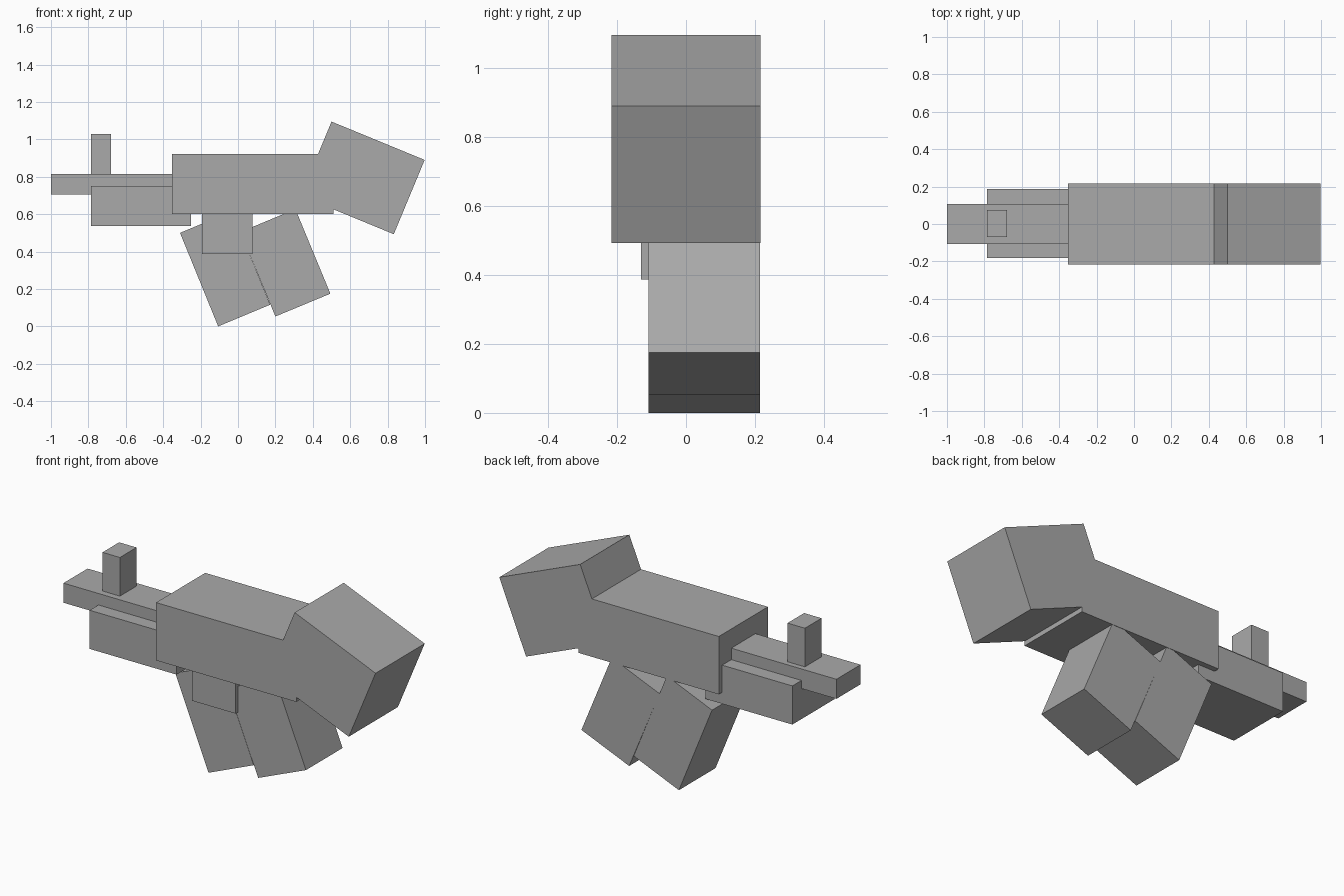
import bpy
import bmesh
from mathutils import Vector

if "Cube" in bpy.data.objects:
    bpy.data.objects.remove(bpy.data.objects["Cube"])

# One grey for the whole model
grey = bpy.data.materials.new("mid_grey")
grey.diffuse_color = (0.40, 0.40, 0.40, 1)
grey.use_nodes = True
grey.node_tree.nodes["Principled BSDF"].inputs["Base Color"].default_value = grey.diffuse_color


def prism(name, corners, y0, y1):
    """Extrude an x/z outline from y0 to y1."""
    bm = bmesh.new()
    face = bm.faces.new([bm.verts.new((x, y0, z)) for x, z in corners])
    out = bmesh.ops.extrude_face_region(bm, geom=[face])["geom"]
    moved = [v for v in out if isinstance(v, bmesh.types.BMVert)]
    bmesh.ops.translate(bm, verts=moved, vec=(0, y1 - y0, 0))
    bmesh.ops.recalc_face_normals(bm, faces=bm.faces)
    mesh = bpy.data.meshes.new(name)
    bm.to_mesh(mesh)
    bm.free()
    mesh.materials.append(grey)
    obj = bpy.data.objects.new(name, mesh)
    bpy.context.collection.objects.link(obj)
    return obj


def box(name, x0, x1, z0, z1, y0, y1):
    return prism(name, [(x0, z0), (x1, z0), (x1, z1), (x0, z1)], y0, y1)


def tilted_box(name, a, b, c, y0, y1):
    """Box from three consecutive corners of its side outline."""
    a, b, c = Vector(a), Vector(b), Vector(c)
    return prism(name, [a, b, c, a + c - b], y0, y1)


# Main body and the tilted stock behind it
box("body", -0.353, 0.51, 0.60, 0.922, -0.216, 0.216)
tilted_box("stock", (0.50, 1.095), (0.998, 0.89), (0.833, 0.493), -0.216, 0.216)

# Barrel, fore grip and sight
box("barrel", -1.0, -0.34, 0.706, 0.815, -0.106, 0.106)
box("fore_grip", -0.785, -0.25, 0.536, 0.751, -0.183, 0.186)
box("sight", -0.785, -0.678, 0.81, 1.03, -0.07, 0.076)

# Handle made of two tilted blocks, with the trigger at its front
tilted_box("handle_front", (-0.31, 0.50), (-0.106, 0.0), (0.172, 0.116), -0.108, 0.214)
tilted_box("handle_rear", (0.20, 0.053), (0.494, 0.175), (0.307, 0.627), -0.108, 0.214)
box("trigger", -0.193, 0.077, 0.386, 0.605, -0.13, 0.08)
